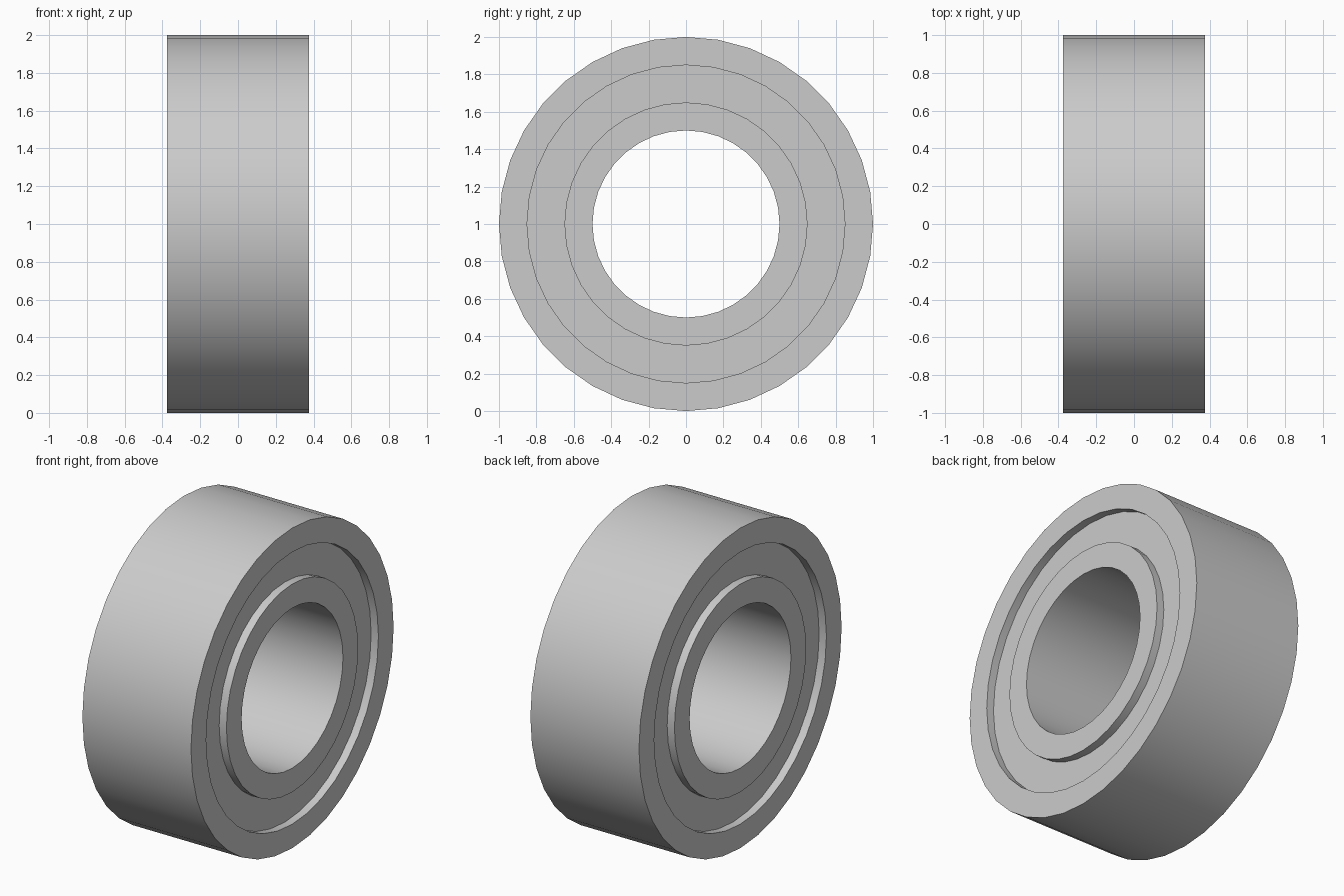
import bpy
import bmesh
from math import cos, sin, tau, radians

SIDES = 36
AXIS_HEIGHT = 1.0
HALF_WIDTH = 0.375
RECESS = 0.05
OVERLAP = 0.01

cube = bpy.data.objects.get("Cube")
if cube:
    bpy.data.objects.remove(cube, do_unlink=True)

# Single grey steel colour
steel = bpy.data.materials.new("steel_grey")
steel.use_nodes = True
grey = (0.6, 0.6, 0.6, 1.0)
steel.diffuse_color = grey
steel.node_tree.nodes["Principled BSDF"].inputs["Base Color"].default_value = grey


def ring(name, inner, outer, half_width):
    """Revolve a rectangular section around the x axis."""
    section = [(-half_width, inner), (-half_width, outer),
               (half_width, outer), (half_width, inner)]
    bm = bmesh.new()
    loops = []
    for i in range(SIDES):
        a = tau * i / SIDES
        loops.append([bm.verts.new((x, r * cos(a), r * sin(a))) for x, r in section])
    for i, here in enumerate(loops):
        ahead = loops[(i + 1) % SIDES]
        for j in range(len(section)):
            k = (j + 1) % len(section)
            bm.faces.new((here[j], here[k], ahead[k], ahead[j]))
    bmesh.ops.recalc_face_normals(bm, faces=bm.faces)
    mesh = bpy.data.meshes.new(name)
    bm.to_mesh(mesh)
    bm.free()
    mesh.materials.append(steel)
    obj = bpy.data.objects.new(name, mesh)
    obj.location.z = AXIS_HEIGHT
    bpy.context.collection.objects.link(obj)
    bpy.ops.object.select_all(action="DESELECT")
    obj.select_set(True)
    bpy.context.view_layer.objects.active = obj
    bpy.ops.object.shade_smooth_by_angle(angle=radians(40))
    return obj


# Outer and inner races, with the recessed seal seated between them
ring("outer_race", 0.85, 1.0, HALF_WIDTH)
ring("inner_race", 0.5, 0.65, HALF_WIDTH)
ring("seal_ring", 0.65 - OVERLAP, 0.85 + OVERLAP, HALF_WIDTH - RECESS)
